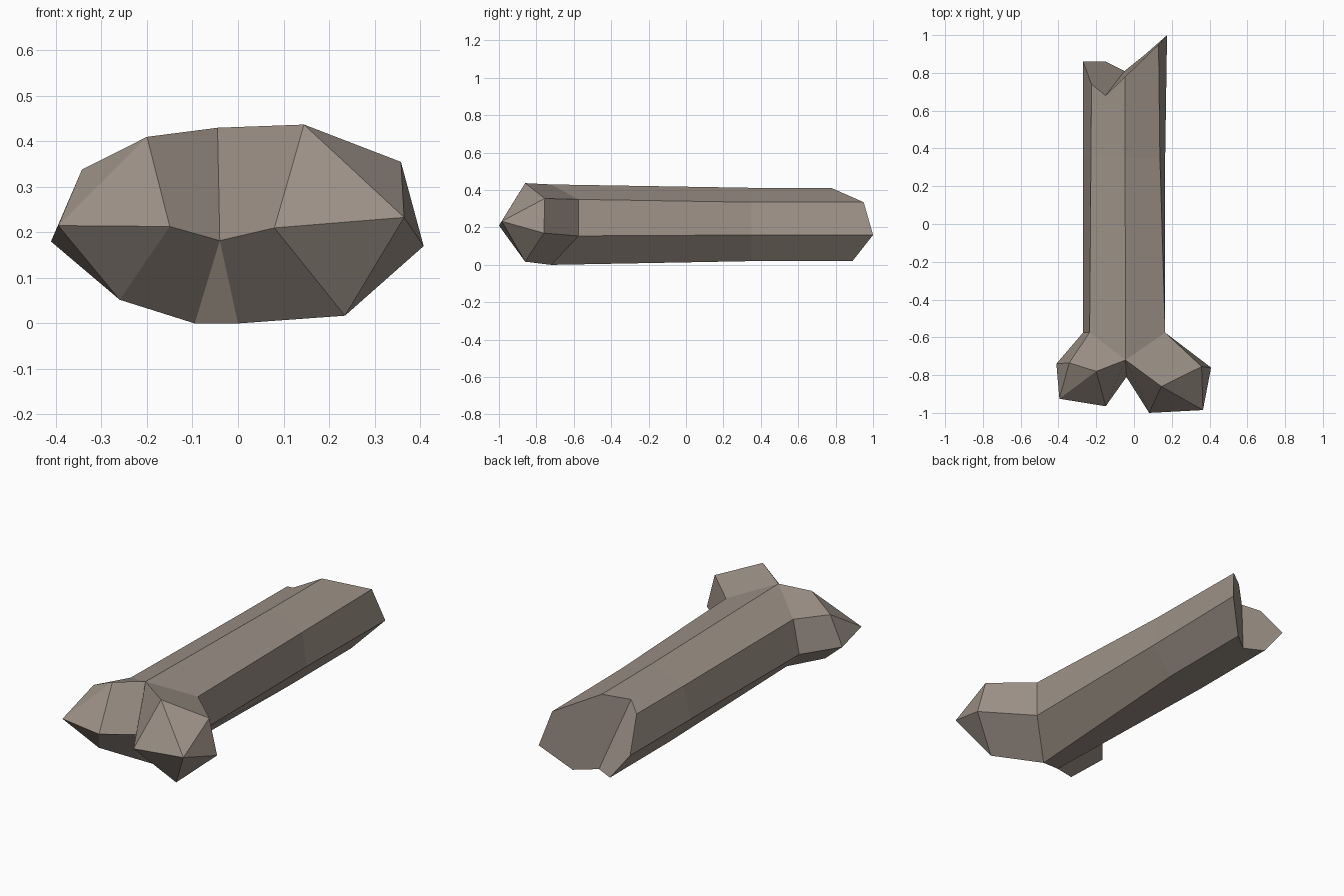
import bpy
import bmesh

if "Cube" in bpy.data.objects:
    bpy.data.objects.remove(bpy.data.objects["Cube"], do_unlink=True)

# One flat bone colour
bone_mat = bpy.data.materials.new("dull_bone")
bone_mat.use_nodes = True
colour = (0.33, 0.28, 0.24, 1)
bone_mat.diffuse_color = colour
bsdf = bone_mat.node_tree.nodes["Principled BSDF"]
bsdf.inputs["Base Color"].default_value = colour
bsdf.inputs["Roughness"].default_value = 0.9

bm = bmesh.new()
verts = {}


def points(group, **coords):
    """Add named corners to a group."""
    for name, co in coords.items():
        verts[group + "." + name] = bm.verts.new(co)


def face(*names):
    bm.faces.new([verts[n] for n in names])


# Joint end: the shared middle points
points("neck",
       ridge=(-.045, -.72, .43), crotch=(-.04, -.81, .182),
       belly_left=(0, -.72, 0), belly_right=(-.095, -.72, 0),
       upper_left=(.165, -.575, .35), lower_left=(.165, -.575, .155),
       upper_right=(-.235, -.575, .345), lower_right=(-.27, -.575, .165))

# The two knobs
points("left",
       top=(.145, -.86, .437), upper=(.358, -.755, .355),
       lower=(.408, -.76, .17), outer=(.365, -.985, .233),
       inner=(.08, -1, .21), bottom=(.235, -.86, .017))
points("right",
       top=(-.2, -.78, .41), upper=(-.343, -.735, .338),
       lower=(-.411, -.74, .18), outer=(-.395, -.925, .215),
       inner=(-.15, -.965, .213), bottom=(-.26, -.81, .052))

# Shaft middle and broken end
points("mid",
       ridge=(-.047, .35, .412), upper_left=(.137, .35, .335),
       lower_left=(.165, .35, .16), belly_left=(.05, .35, .02),
       belly_right=(-.15, .35, .02), lower_right=(-.27, .35, .17),
       upper_right=(-.228, .35, .337))
points("end",
       ridge=(-.047, .78, .41), upper_left=(.13, .95, .335),
       lower_left=(.175, 1, .16), belly_left=(.05, .89, .02),
       belly_right=(-.15, .86, .02), lower_right=(-.27, .86, .17),
       upper_right=(-.225, .74, .336),
       notch_top=(-.15, .68, .371), notch_low=(-.05, .81, .02))

# Knob faces, the same layout on both sides
for s in ("left", "right"):
    ridge, crotch, belly = "neck.ridge", "neck.crotch", "neck.belly_" + s
    up, low = "neck.upper_" + s, "neck.lower_" + s
    top, upper, lower, outer, inner, bottom = (
        s + "." + n for n in ("top", "upper", "lower", "outer", "inner", "bottom"))
    face(ridge, up, upper, top)
    face(ridge, top, inner, crotch)
    face(top, outer, inner)
    face(top, upper, outer)
    face(upper, lower, outer)
    face(up, low, lower, upper)
    face(crotch, inner, bottom, belly)
    face(inner, outer, bottom)
    face(outer, lower, bottom)
    face(belly, bottom, lower, low)
face("neck.crotch", "neck.belly_left", "neck.belly_right")

# Seven-sided shaft; the notch bites into the top right and belly sides
ring = ("ridge", "upper_left", "lower_left", "belly_left",
        "belly_right", "lower_right", "upper_right")
notches = {"belly_left": "end.notch_low", "upper_right": "end.notch_top"}
for a, b in zip(ring, ring[1:] + ring[:1]):
    face("neck." + a, "neck." + b, "mid." + b, "mid." + a)
    cut = [notches[a]] if a in notches else []
    face("mid." + a, "mid." + b, "end." + b, *cut, "end." + a)

# Two slanted break surfaces
face("end.ridge", "end.upper_left", "end.lower_left", "end.belly_left",
     "end.notch_low", "end.notch_top")
face("end.notch_top", "end.notch_low", "end.belly_right",
     "end.lower_right", "end.upper_right")

bmesh.ops.recalc_face_normals(bm, faces=bm.faces)
mesh = bpy.data.meshes.new("broken_bone")
bm.to_mesh(mesh)
bm.free()
mesh.materials.append(bone_mat)
bone = bpy.data.objects.new("broken_bone", mesh)
bpy.context.collection.objects.link(bone)
